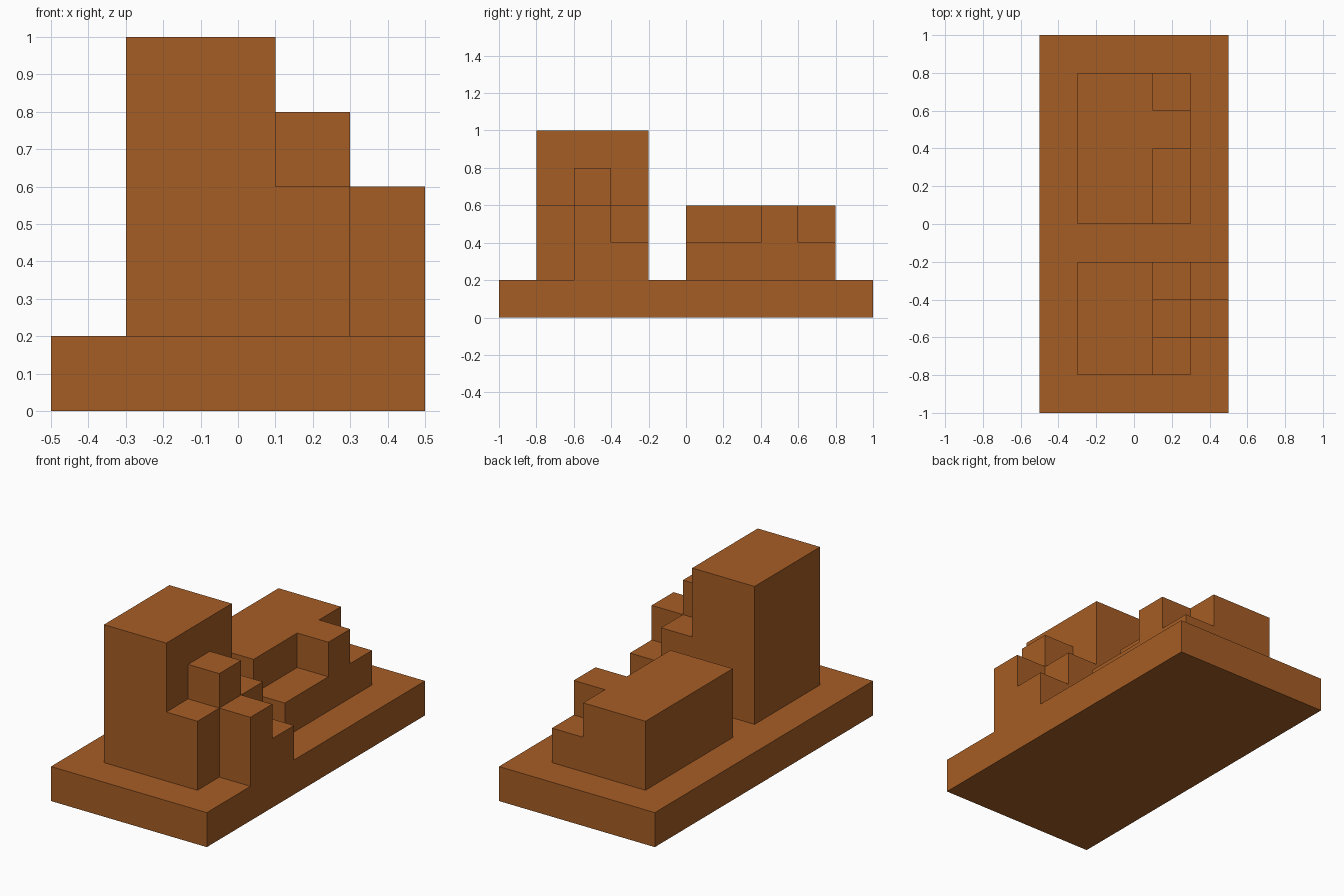
import bpy
import bmesh
from mathutils import Matrix, Vector

cube = bpy.data.objects.get("Cube")
if cube:
    bpy.data.objects.remove(cube, do_unlink=True)

# Single warm brown for the whole model
brown = bpy.data.materials.new("warm_brown")
brown.use_nodes = True
colour = (0.38, 0.11, 0.018, 1)
brown.diffuse_color = colour
brown.node_tree.nodes["Principled BSDF"].inputs["Base Color"].default_value = colour

BASE_TOP = 0.2


def block(name, x, y, top, bottom=BASE_TOP):
    """Add a box spanning the given x, y and z ranges."""
    low = Vector((x[0], y[0], bottom))
    high = Vector((x[1], y[1], top))
    bm = bmesh.new()
    bmesh.ops.create_cube(bm, size=1, matrix=Matrix.LocRotScale(
        (low + high) / 2, None, high - low))
    mesh = bpy.data.meshes.new(name)
    bm.to_mesh(mesh)
    bm.free()
    mesh.materials.append(brown)
    obj = bpy.data.objects.new(name, mesh)
    bpy.context.collection.objects.link(obj)
    return obj


# Column bands across the model, shared by both stepped masses
main, inner, outer = (-0.3, 0.1), (0.1, 0.3), (0.3, 0.5)

# Ground slab
block("base_slab", (-0.5, 0.5), (-1, 1), BASE_TOP, 0)

# Front tower with descending steps on its left side
block("tower", main, (-0.8, -0.2), 1.0)
block("tower_front_step", inner, (-0.8, -0.6), 0.6)
block("tower_middle_step", inner, (-0.6, -0.4), 0.8)
block("tower_back_step", inner, (-0.4, -0.2), 0.6)
block("tower_outer_step", outer, (-0.6, -0.4), 0.6)
block("tower_outer_low_step", outer, (-0.4, -0.2), 0.4)

# Low rear hall with a projecting bay between two terraces
block("hall", main, (0, 0.8), 0.6)
block("hall_front_terrace", inner, (0, 0.4), 0.4)
block("hall_bay", inner, (0.4, 0.6), 0.6)
block("hall_back_terrace", inner, (0.6, 0.8), 0.4)
